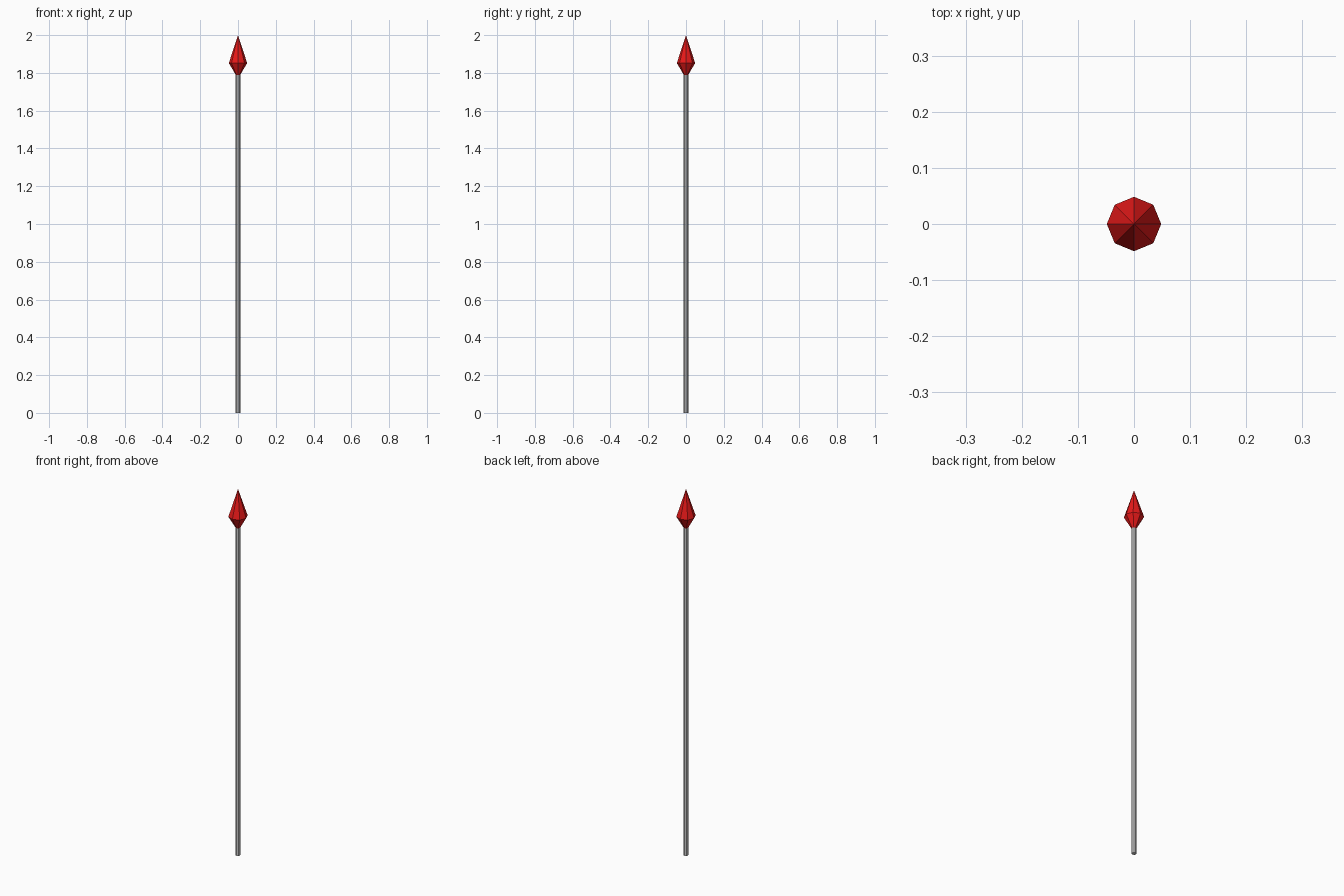
import bpy, bmesh
from math import cos, sin, pi

if "Cube" in bpy.data.objects:
    bpy.data.objects.remove(bpy.data.objects["Cube"])

SIDES = 8


def lathe(name, profile, color=None):
    """Spin (radius, z) points into a flat-sided closed solid; radius 0 makes a tip."""
    bm = bmesh.new()
    rings = []
    for r, z in profile:
        n = SIDES if r > 0 else 1
        rings.append([bm.verts.new((r * cos(2 * pi * i / SIDES), r * sin(2 * pi * i / SIDES), z))
                      for i in range(n)])
    for a, b in zip(rings, rings[1:]):
        for i in range(SIDES):
            j = (i + 1) % SIDES
            if len(b) == 1:
                bm.faces.new((a[i], a[j], b[0]))
            else:
                bm.faces.new((a[i], a[j], b[j], b[i]))
    for ring in (rings[0], rings[-1]):
        if len(ring) > 1:
            bm.faces.new(ring)
    bmesh.ops.recalc_face_normals(bm, faces=bm.faces)
    mesh = bpy.data.meshes.new(name)
    bm.to_mesh(mesh)
    bm.free()
    obj = bpy.data.objects.new(name, mesh)
    bpy.context.collection.objects.link(obj)
    if color:
        mat = bpy.data.materials.new(name + "_paint")
        mat.diffuse_color = color
        mat.use_nodes = True
        mat.node_tree.nodes["Principled BSDF"].inputs["Base Color"].default_value = mat.diffuse_color
        mesh.materials.append(mat)
    return obj


# Long thin grey shaft
lathe("shaft", [(0.012, 0), (0.012, 1.80)])

# Red faceted spear tip
lathe("spear_tip", [(0.012, 1.79), (0.0485, 1.852), (0, 2.0)], (0.8, 0.01, 0.01, 1))
